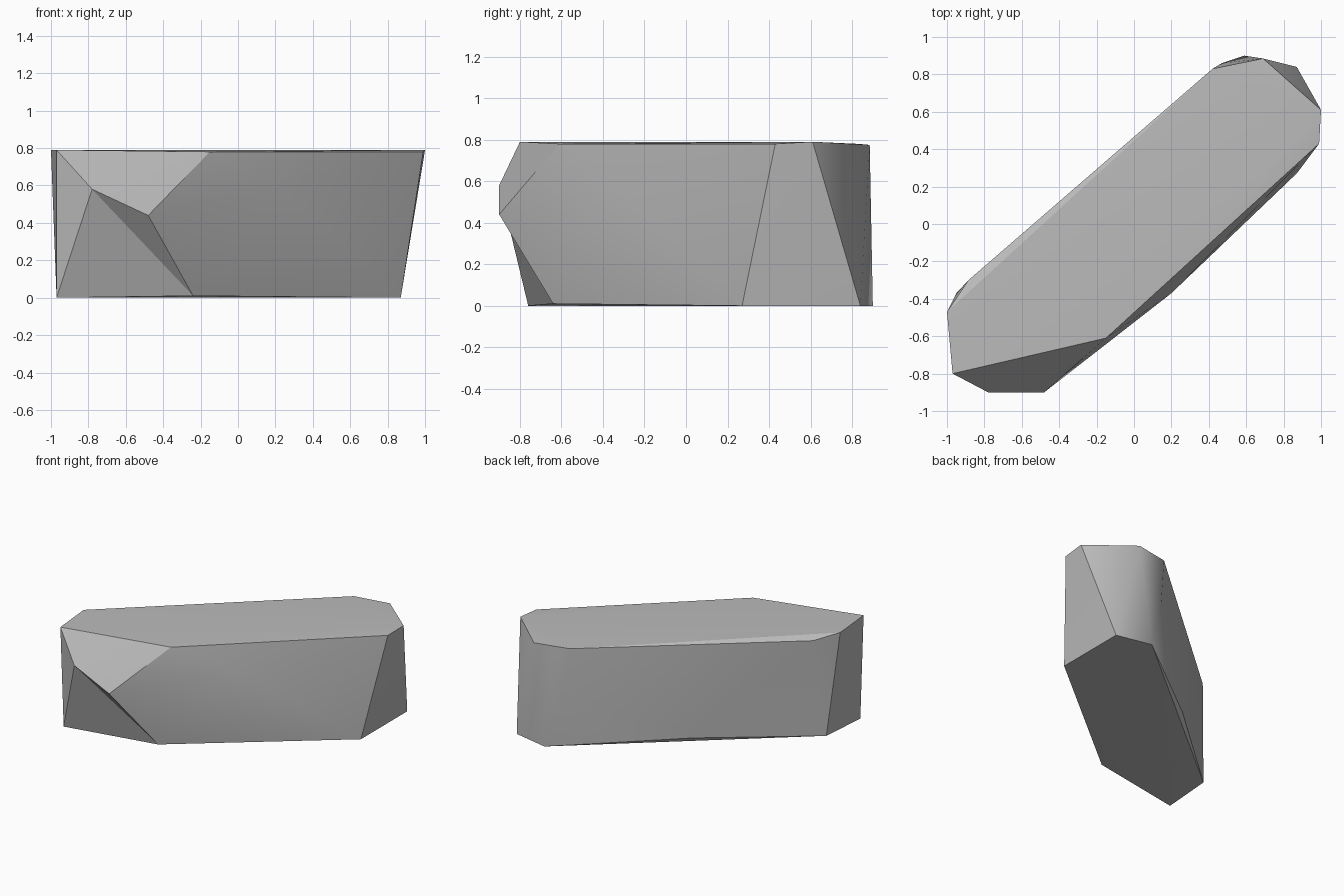
import bpy, bmesh, math
from mathutils import Vector

cube = bpy.data.objects.get("Cube")
if cube:
    bpy.data.objects.remove(cube, do_unlink=True)

# Stone colour
stone = bpy.data.materials.new("stone_grey")
stone.use_nodes = True
grey = (0.5, 0.5, 0.5, 1.0)
stone.diffuse_color = grey
bsdf = next(n for n in stone.node_tree.nodes if n.type == 'BSDF_PRINCIPLED')
bsdf.inputs["Base Color"].default_value = grey
bsdf.inputs["Roughness"].default_value = 0.9

# Corner points of the boulder
top_rim = [(-1, -.47, .79), (-.97, -.8, .79), (-.15, -.61, .78), (.99, .43, .78),
           (1, .61, .79), (.69, .885, .775), (.42, .83, .78)]
base_rim = [(-.97, -.76, 0), (-.24, -.64, .01), (.87, .27, 0),
            (.87, .84, 0), (.59, .9, 0), (-.95, -.37, .01)]
side_bulges = [(.2, -.37, .6), (-.885, -.3, .76), (-.235, .253, .04), (.47, .86, .41)]
chip_upper, chip_lower = (-.78, -.9, .58), (-.48, -.9, .44)

# Wrap a hull around the corners
bm = bmesh.new()
for p in top_rim + base_rim + side_bulges + [chip_upper, chip_lower]:
    bm.verts.new(p)
bmesh.ops.convex_hull(bm, input=bm.verts[:])


def corner(p):
    return min(bm.verts, key=lambda v: (v.co - Vector(p)).length)


# Turn one edge so the chipped front corner folds inward
fold = bm.edges.get((corner(chip_lower), corner(base_rim[0])))
if fold:
    bmesh.utils.edge_rotate(fold, True)
bmesh.ops.recalc_face_normals(bm, faces=bm.faces[:])

mesh = bpy.data.meshes.new("boulder")
bm.to_mesh(mesh)
bm.free()
mesh.materials.append(stone)
boulder = bpy.data.objects.new("boulder", mesh)
bpy.context.collection.objects.link(boulder)

# Soft shading across shallow folds, crisp at the main edges
bpy.ops.object.select_all(action='DESELECT')
boulder.select_set(True)
bpy.context.view_layer.objects.active = boulder
bpy.ops.object.shade_smooth_by_angle(angle=math.radians(30))
